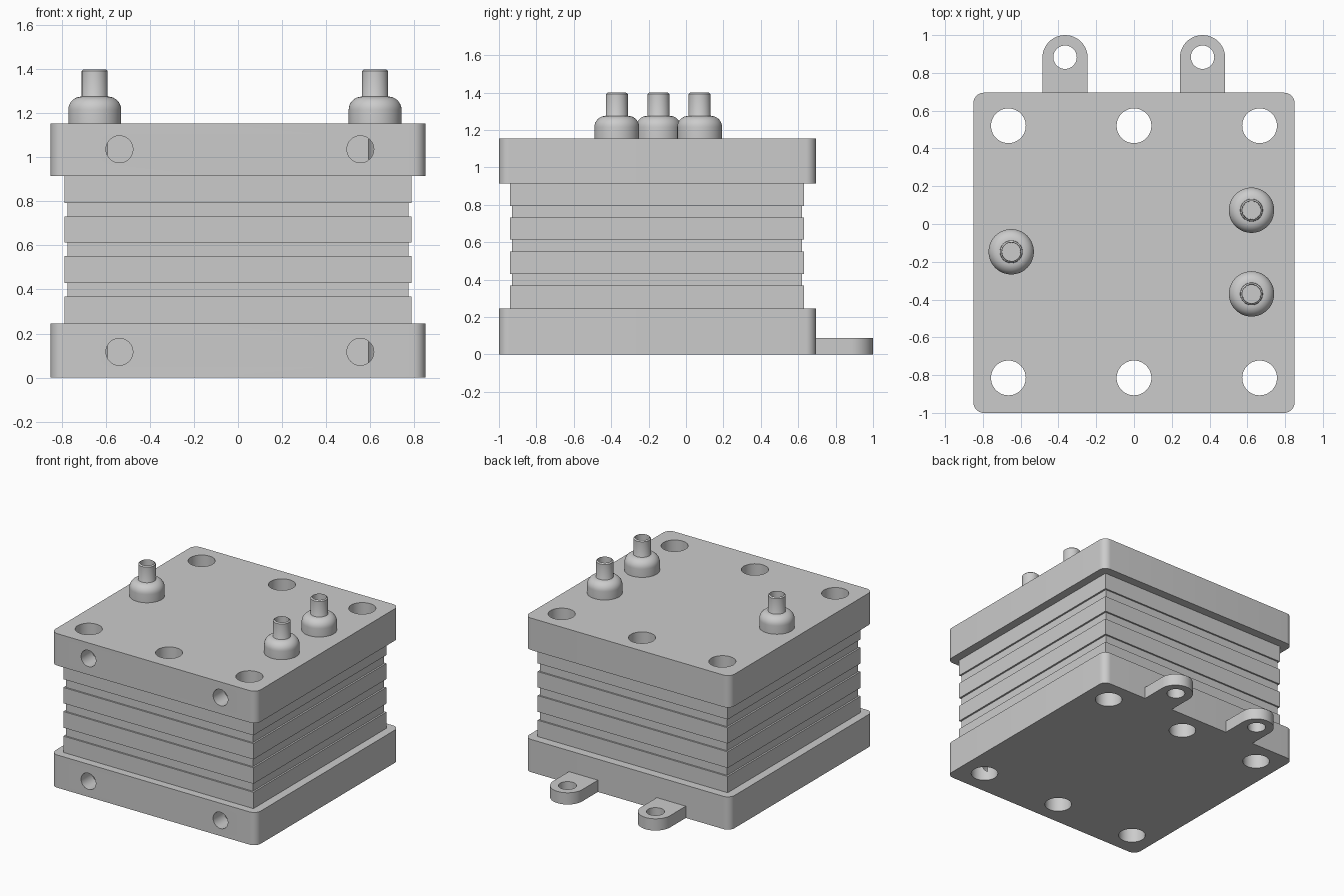
import bpy, bmesh
from math import sin, cos, pi, radians
from mathutils import Matrix, Vector

cube = bpy.data.objects.get("Cube")
if cube:
    bpy.data.objects.remove(cube, do_unlink=True)

grey = bpy.data.materials.new("plain grey")
grey.use_nodes = True
colour = (0.6, 0.6, 0.6, 1)
grey.diffuse_color = colour
grey.node_tree.nodes["Principled BSDF"].inputs["Base Color"].default_value = colour


def make_object(name, bm):
    bmesh.ops.recalc_face_normals(bm, faces=bm.faces)
    mesh = bpy.data.meshes.new(name)
    bm.to_mesh(mesh)
    bm.free()
    mesh.materials.append(grey)
    obj = bpy.data.objects.new(name, mesh)
    bpy.context.collection.objects.link(obj)
    return obj


def activate(obj):
    bpy.ops.object.select_all(action='DESELECT')
    obj.select_set(True)
    bpy.context.view_layer.objects.active = obj


def arc(cx, cy, r, start, end, steps):
    angles = [radians(start + (end - start) * i / steps) for i in range(steps + 1)]
    return [(cx + r * cos(a), cy + r * sin(a)) for a in angles]


def prism(name, outline, z0, z1):
    bm = bmesh.new()
    face = bm.faces.new([bm.verts.new((x, y, z0)) for x, y in outline])
    top = bmesh.ops.extrude_face_region(bm, geom=[face])["geom"]
    verts = [v for v in top if isinstance(v, bmesh.types.BMVert)]
    bmesh.ops.translate(bm, verts=verts, vec=(0, 0, z1 - z0))
    return make_object(name, bm)


def cylinders(name, centres, radius, depth, rotation=Matrix()):
    bm = bmesh.new()
    for c in centres:
        bmesh.ops.create_cone(bm, cap_ends=True, segments=48, radius1=radius, radius2=radius,
                              depth=depth, matrix=Matrix.Translation(c) @ rotation)
    obj = make_object(name, bm)
    obj.hide_render = True
    return obj


def cut(obj, cutter):
    mod = obj.modifiers.new("cut", 'BOOLEAN')
    mod.operation = 'DIFFERENCE'
    mod.solver = 'EXACT'
    mod.object = cutter
    activate(obj)
    bpy.ops.object.modifier_apply(modifier=mod.name)


def smooth(obj):
    activate(obj)
    bpy.ops.object.shade_smooth_by_angle(angle=radians(30))


def rectangle(x, y0, y1):
    return [(-x, y0), (x, y0), (x, y1), (-x, y1)]


def rounded_rectangle(x, y0, y1, r):
    corners = [(x - r, y1 - r), (r - x, y1 - r), (r - x, y0 + r), (x - r, y0 + r)]
    return [p for i, (cx, cy) in enumerate(corners)
            for p in arc(cx, cy, r, 90 * i, 90 * i + 90, 10)]


TOP, FOOT, HEAD, BACK = 1.153, 0.245, 0.914, 0.695

# Cutters: vertical bolt holes, blind bores in the front, lug eyes
bolt_holes = cylinders("bolt_hole_cutter",
                       [(x, y, 0.6) for x in (-0.665, 0, 0.665) for y in (-0.815, 0.52)], 0.092, 2)
bores = cylinders("front_bore_cutter",
                  [(x, -1, z) for x in (-0.538, 0.555) for z in (0.117, 1.036)],
                  0.061, 0.26, Matrix.Rotation(pi / 2, 4, 'X'))
lug_eyes = cylinders("lug_eye_cutter", [(x, 0.883, 0) for x in (-0.365, 0.363)], 0.062, 1)

# End plates with rounded corners
plate_outline = rounded_rectangle(0.85, -1, BACK, 0.055)
for name, z0, z1 in (("bottom_end_plate", 0, FOOT), ("top_end_plate", HEAD, TOP)):
    plate = prism(name, plate_outline, z0, z1)
    cut(plate, bolt_holes)
    cut(plate, bores)
    smooth(plate)

# Alternating wide cells and narrow spacers
levels = [FOOT, 0.367, 0.43, 0.551, 0.613, 0.731, 0.793, HEAD]
wide, narrow = rectangle(0.787, -0.942, 0.631), rectangle(0.774, -0.93, 0.619)
for i, (z0, z1) in enumerate(zip(levels, levels[1:])):
    layer = prism("narrow_spacer" if i % 2 else "wide_cell", narrow if i % 2 else wide, z0, z1)
    cut(layer, bolt_holes)
    smooth(layer)

# Mounting lugs at the back
for name, x in (("right_mounting_lug", -0.365), ("left_mounting_lug", 0.363)):
    outline = [(x + 0.12, BACK)] + arc(x, 0.88, 0.12, 0, 180, 24) + [(x - 0.12, BACK)]
    lug = prism(name, outline, 0, 0.088)
    cut(lug, lug_eyes)
    smooth(lug)

# Hose connectors: domed collar with an open stem
profile = ([(0, 0), (0.12, 0)] + arc(0.06, 0.062, 0.06, 0, 90, 8)
           + [(0.059, 0.124), (0.059, 0.238), (0.05, 0.246), (0.048, 0.05), (0, 0.05)])


def connector(name, x, y):
    bm = bmesh.new()
    verts = [bm.verts.new((r, 0, z)) for r, z in profile]
    edges = [bm.edges.new(pair) for pair in zip(verts, verts[1:])]
    bmesh.ops.spin(bm, geom=verts + edges, cent=(0, 0, 0), axis=(0, 0, 1),
                   angle=2 * pi, steps=48, use_duplicate=False)
    bmesh.ops.remove_doubles(bm, verts=bm.verts, dist=0.0005)
    bmesh.ops.translate(bm, verts=bm.verts, vec=Vector((x, y, TOP)))
    smooth(make_object(name, bm))


connector("right_connector", -0.65, -0.147)
connector("left_back_connector", 0.622, 0.073)
connector("left_front_connector", 0.622, -0.37)

# The cutters are no longer needed
for helper in (bolt_holes, bores, lug_eyes):
    bpy.data.objects.remove(helper, do_unlink=True)
